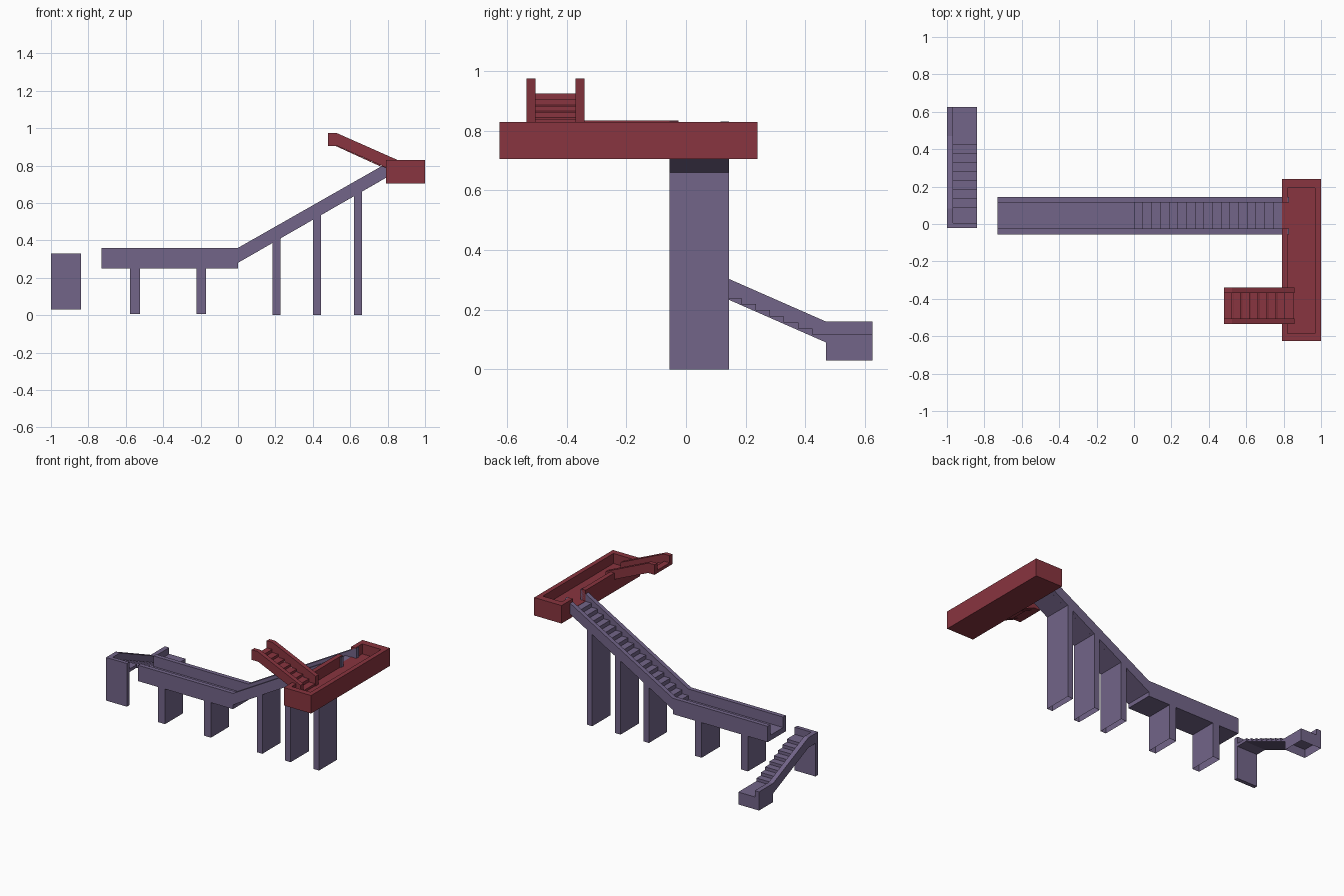
import bpy, bmesh

if "Cube" in bpy.data.objects:
    bpy.data.objects.remove(bpy.data.objects["Cube"])


def material(name, rgb):
    m = bpy.data.materials.new(name)
    m.diffuse_color = (*rgb, 1)
    m.use_nodes = True
    m.node_tree.nodes["Principled BSDF"].inputs["Base Color"].default_value = m.diffuse_color
    return m


PURPLE = material("purple", (0.17, 0.13, 0.25))
RED = material("red", (0.25, 0.035, 0.05))


def prism(name, profile, axis, lo, hi, mat, open_below=None):
    """Extrude an (x,z) profile along y, or a (y,z) profile along x."""
    bm = bmesh.new()
    place = (lambda p, d: (p[0], d, p[1])) if axis == 'y' else (lambda p, d: (d, p[0], p[1]))
    a = [bm.verts.new(place(p, lo)) for p in profile]
    b = [bm.verts.new(place(p, hi)) for p in profile]
    n = len(profile)
    bm.faces.new(a)
    bm.faces.new(b[::-1])
    for i in range(n):
        j = (i + 1) % n
        bm.faces.new((a[j], a[i], b[i], b[j]))
    bmesh.ops.recalc_face_normals(bm, faces=bm.faces)
    if open_below is not None:
        under = [f for f in bm.faces if all(v.co.z < open_below for v in f.verts)]
        bmesh.ops.delete(bm, geom=under, context='FACES')
    me = bpy.data.meshes.new(name)
    bm.to_mesh(me)
    bm.free()
    me.materials.append(mat)
    ob = bpy.data.objects.new(name, me)
    bpy.context.collection.objects.link(ob)
    return ob


def box(name, x, y, z, mat, open_below=None):
    rect = [(x[0], z[0]), (x[1], z[0]), (x[1], z[1]), (x[0], z[1])]
    return prism(name, rect, 'y', *y, mat, open_below)


def steps(start, z, run, rise, count):
    """Stair outline: each step rises (or drops) first, then runs."""
    pts = []
    for i in range(count):
        u = start + run * i
        pts += [(u, z + rise * i), (u, z + rise * (i + 1))]
    return pts


# Long walkway with rising stair: side walls
wall = [(-.73, .25), (0, .25), (0, .28), (.83, .757), (.83, .832), (0, .36), (-.73, .36)]
for side, y in (("front", -.055), ("back", .115)):
    prism(f"walkway_wall_{side}", wall, 'y', y, y + .03, PURPLE)

# Walkway floor and stair treads
RUN = .79 / 17
tread = [(-.73, .25), (-.73, .287)] + steps(0, .287, RUN, .0277, 17)
tread += [(.82, .758), (.82, .751), (0, .28), (0, .25)]
prism("walkway_floor_and_steps", tread, 'y', -.025, .115, PURPLE)

# Support piers, open underneath, tops hidden in the deck
for i, (x0, x1, top0, top1) in enumerate([
        (-.578, -.523, .255, .255), (-.222, -.170, .255, .255),
        (.184, .226, .39, .413), (.402, .444, .515, .538), (.62, .662, .64, .663)]):
    z0 = .0 if i > 1 else .006
    prism(f"pier_{i + 1}", [(x0, z0), (x1, z0), (x1, top1), (x0, top0)],
          'y', -.055, .145, PURPLE, .02)

# Upper platform tray with openings for both stairs
box("platform_floor", (.79, 1), (-.625, .24), (.705, .76), RED)
box("platform_wall_right", (.968, 1), (-.625, .24), (.76, .83), RED)
box("platform_wall_front", (.79, .968), (-.625, -.585), (.76, .83), RED)
box("platform_wall_back", (.79, .968), (.192, .24), (.76, .83), RED)
for i, (y0, y1, top) in enumerate([(-.585, -.505, .83), (-.37, -.025, .835), (.115, .192, .83)]):
    box(f"platform_wall_left_{i + 1}", (.79, .822), (y0, y1), (.76, top), RED)

# Upper stair
upper_wall = [(.48, .905), (.53, .905), (.79, .79), (.79, .755), (.857, .755),
              (.857, .828), (.525, .975), (.48, .975)]
for side, y in (("front", -.535), ("back", -.37)):
    prism(f"upper_stair_wall_{side}", upper_wall, 'y', y, y + .03, RED)
upper = [(.48, .905), (.48, .926)] + steps(.522, .926, .0472, -.0215, 7)
upper += [(.852, .7755), (.852, .755), (.79, .755), (.79, .788), (.53, .905)]
prism("upper_stair_steps", upper, 'y', -.505, -.37, RED)

# Lower stair: one side wall, treads, end panel and bottom landing
lower_wall = [(-.02, .26), (.083, .26), (.47, .09), (.625, .09),
              (.625, .16), (.47, .16), (.083, .33), (-.02, .33)]
prism("lower_stair_wall", lower_wall, 'x', -1, -.967, PURPLE)
lower = [(0, .26), (0, .281)] + steps(.092, .281, .0475, -.0206, 8)
lower += [(.625, .116), (.625, .09), (.47, .09), (.083, .26)]
prism("lower_stair_steps", lower, 'x', -.967, -.84, PURPLE)
box("lower_stair_end_panel", (-1, -.84), (-.022, .005), (.03, .33), PURPLE)
box("lower_landing_base", (-1, -.84), (.47, .625), (.03, .09), PURPLE, .05)
